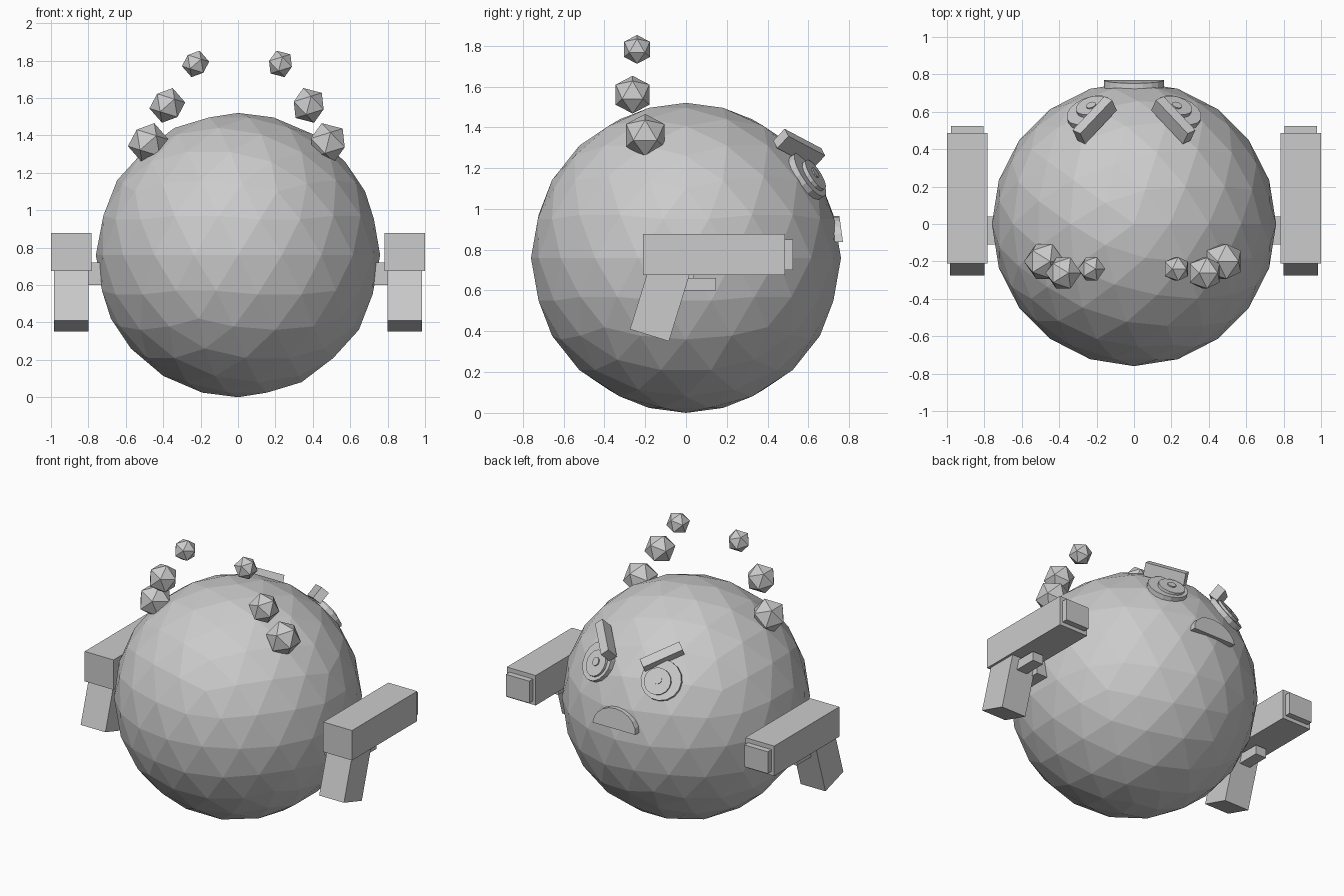
import bpy, bmesh, math
from mathutils import Matrix, Vector

if "Cube" in bpy.data.objects:
    bpy.data.objects.remove(bpy.data.objects["Cube"])

grey = bpy.data.materials.new("plain_grey")
grey.diffuse_color = (0.6, 0.6, 0.6, 1)
grey.use_nodes = True
grey.node_tree.nodes["Principled BSDF"].inputs["Base Color"].default_value = grey.diffuse_color
C = Vector((0, 0, 0.76))  # body centre


def finish(name, bm):
    bmesh.ops.recalc_face_normals(bm, faces=bm.faces)
    me = bpy.data.meshes.new(name)
    bm.to_mesh(me)
    bm.free()
    me.materials.append(grey)
    ob = bpy.data.objects.new(name, me)
    bpy.context.collection.objects.link(ob)
    return ob


def ball(name, loc, r, sub, rot=0):
    bm = bmesh.new()
    m = Matrix.Translation(loc) @ Matrix.Rotation(rot, 4, 'Y')
    bmesh.ops.create_icosphere(bm, subdivisions=sub, radius=r, matrix=m)
    return finish(name, bm)


def box(name, loc, size, rot=None):
    bm = bmesh.new()
    m = Matrix.Translation(loc) @ (rot or Matrix()) @ Matrix.Diagonal((*size, 1))
    bmesh.ops.create_cube(bm, size=1, matrix=m)
    return finish(name, bm)


def disc(name, direction, r, near, far, sides):
    # flat cylinder facing outward from the body centre
    bm = bmesh.new()
    d = direction.normalized()
    m = Matrix.Translation(C + d * (near + far) / 2) @ d.to_track_quat('Z', 'Y').to_matrix().to_4x4()
    bmesh.ops.create_cone(bm, cap_ends=True, segments=sides, radius1=r, radius2=r,
                          depth=far - near, matrix=m)
    return finish(name, bm)


# Round faceted body
ball("body", C, 0.76, 3)

for s, side in ((-1, "left"), (1, "right")):
    # Floating horn beads
    for i, (x, y, z, r) in enumerate(((0.48, -0.2, 1.36, 0.11),
                                      (0.378, -0.262, 1.56, 0.097),
                                      (0.227, -0.24, 1.782, 0.074))):
        ball(f"{side}_horn_bead_{i + 1}", (s * x, y, z), r, 1, -s * 0.3)

    # Side blasters
    x = s * 0.892
    box(f"{side}_barrel", (x, 0.138, 0.777), (0.216, 0.696, 0.202))
    box(f"{side}_muzzle", (x, 0.49, 0.775), (0.175, 0.07, 0.148))
    box(f"{side}_grip", (x, -0.123, 0.562), (0.185, 0.2, 0.38),
        Matrix.Rotation(-0.3, 4, 'X'))
    box(f"{side}_trigger", (x, 0.05, 0.63), (0.08, 0.195, 0.062))
    box(f"{side}_mount", (s * 0.745, -0.035, 0.66), (0.13, 0.15, 0.12))

    # Eye, pupil and glint
    d = Vector((s * 0.24, 0.61, 0.41))
    disc(f"{side}_eye", d, 0.128, 0.68, 0.772, 16)
    d = Vector((s * 0.228, 0.63, 0.405))
    disc(f"{side}_pupil", d, 0.085, 0.7, 0.79, 16)
    disc(f"{side}_glint", d + Vector((0, 0, 0.01)), 0.028, 0.74, 0.797, 10)

    # Angry brow: long axis between its two ends, depth pointing outward
    inner = Vector((s * 0.125, 0.645, 0.49))
    outer = Vector((s * 0.295, 0.465, 0.585))
    mid = (inner + outer) / 2
    a = (outer - inner).normalized()
    n = (mid - a * mid.dot(a)).normalized()
    b = n.cross(a)
    rot = Matrix((a, b, n)).transposed().to_4x4()
    box(f"{side}_brow", C + mid, ((outer - inner).length, 0.058, 0.085), rot)

# Frowning half-disc mouth, leaning back slightly
bm = bmesh.new()
tilt = Matrix.Translation((0, 0.77, 0.837)) @ Matrix.Rotation(0.14, 4, 'X')
pts = [(0.16 * math.cos(math.pi * i / 10), 0.13 * math.sin(math.pi * i / 10)) for i in range(11)]
face = bm.faces.new([bm.verts.new(tilt @ Vector((u, 0, v))) for u, v in pts])
ext = bmesh.ops.extrude_face_region(bm, geom=[face])
bmesh.ops.translate(bm, vec=(0, -0.04, 0),
                    verts=[e for e in ext["geom"] if isinstance(e, bmesh.types.BMVert)])
finish("mouth", bm)
